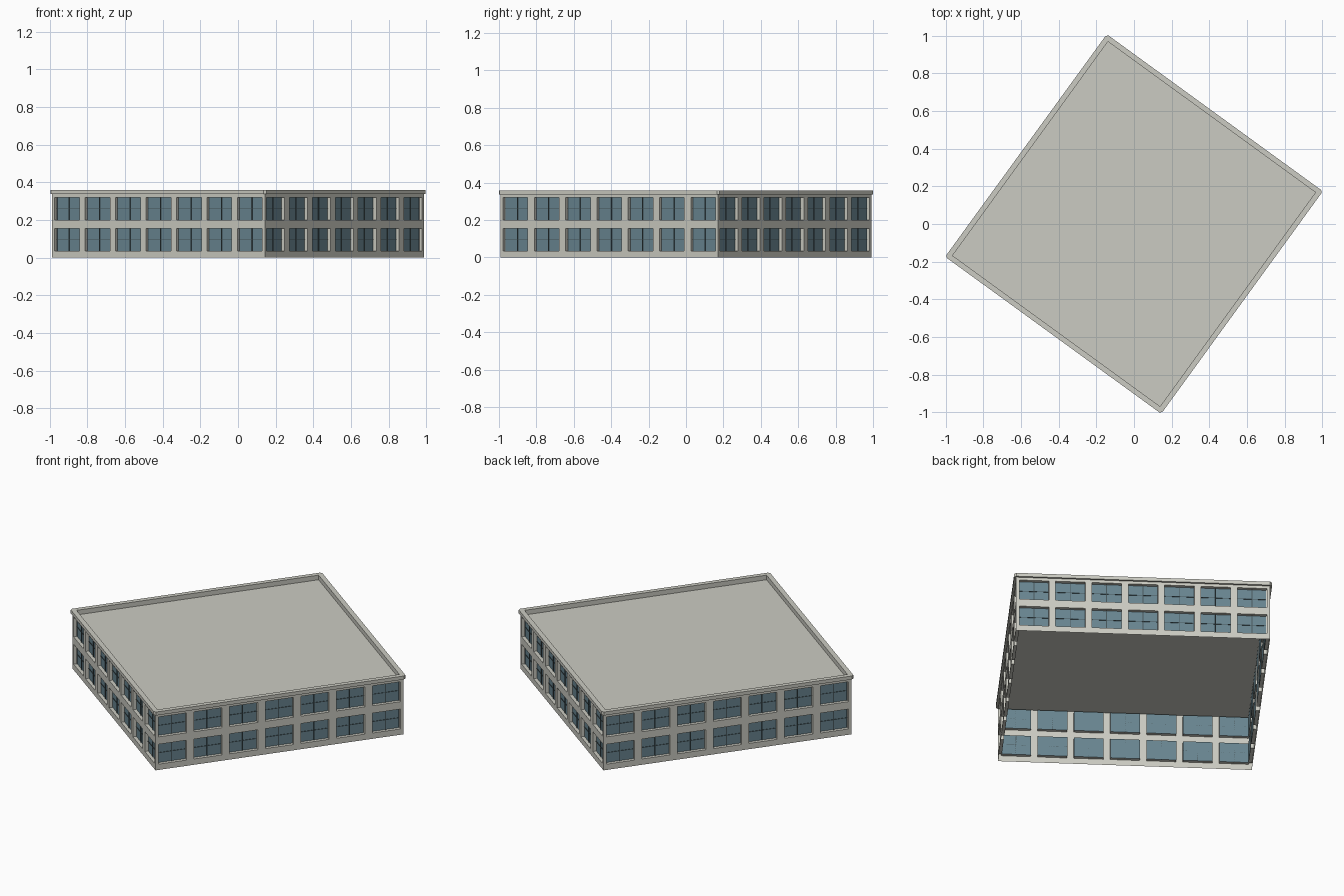
import bpy
import bmesh
from math import radians
from mathutils import Matrix, Vector

cube = bpy.data.objects.get("Cube")
if cube:
    bpy.data.objects.remove(cube, do_unlink=True)

TURN = Matrix.Rotation(radians(54), 4, 'Z')
HALF_X, HALF_Y = 0.73, 0.709        # cornice half sizes before the turn
OVERHANG, RIM, CHAMFER = 0.011, 0.028, 0.011
WALL_TOP, TOP, ROOF = 0.337, 0.358, 0.33
BAYS, WIN_W, MARGIN, DEPTH = 7, 0.163, 0.017, 0.02
FLOORS = [(0.035, 0.155), (0.2, 0.32)]


def material(name, color):
    m = bpy.data.materials.new(name)
    m.use_nodes = True
    m.diffuse_color = (*color, 1)
    m.node_tree.nodes["Principled BSDF"].inputs["Base Color"].default_value = (*color, 1)
    return m


concrete = material("pale concrete", (0.6, 0.6, 0.54))
glass = material("blue glass", (0.14, 0.235, 0.28))
bar_paint = material("dark window bar", (0.06, 0.09, 0.1))


def finish(bm, name, mats, matrix=TURN):
    bmesh.ops.remove_doubles(bm, verts=bm.verts, dist=0.0001)
    mesh = bpy.data.meshes.new(name)
    bm.to_mesh(mesh)
    bm.free()
    for m in mats:
        mesh.materials.append(m)
    obj = bpy.data.objects.new(name, mesh)
    obj.matrix_world = matrix
    bpy.context.collection.objects.link(obj)
    return obj


def quad(bm, points, mat=0):
    f = bm.faces.new([bm.verts.new(p) for p in points])
    f.material_index = mat
    return f


def wall(name, length, offset, angle):
    """Outer sheet facing -y with recessed windows, then turned into place."""
    h = length / 2
    pitch = (length - 2 * MARGIN - WIN_W) / (BAYS - 1)
    xs = [-h]
    for i in range(BAYS):
        left = -h + MARGIN + i * pitch
        xs += [left, left + WIN_W]
    xs.append(h)
    zs = [0] + [z for pair in FLOORS for z in pair] + [WALL_TOP]
    bm = bmesh.new()
    bars = bmesh.new()
    for i, (x0, x1) in enumerate(zip(xs, xs[1:])):
        for j, (z0, z1) in enumerate(zip(zs, zs[1:])):
            rect = [(x0, z0), (x1, z0), (x1, z1), (x0, z1)]
            front = [Vector((x, 0, z)) for x, z in rect]
            if not (i % 2 and j % 2):
                quad(bm, front)
                continue
            # Reveals and pane
            back = [p + Vector((0, DEPTH, 0)) for p in front]
            for k in range(4):
                n = (k + 1) % 4
                quad(bm, [front[k], front[n], back[n], back[k]])
            quad(bm, back, 1)
            # Crossing glazing bars
            cx, cz = (x0 + x1) / 2, (z0 + z1) / 2
            for size in ((0.004, 0.004, z1 - z0), (x1 - x0, 0.003, 0.002)):
                place = Matrix.Translation((cx, DEPTH - size[1] / 2, cz))
                bmesh.ops.create_cube(bars, size=1, matrix=place @ Matrix.Diagonal((*size, 1)))
    matrix = TURN @ Matrix.Rotation(radians(angle), 4, 'Z') @ Matrix.Translation((0, -offset, 0))
    finish(bm, name, [concrete, glass], matrix)
    finish(bars, name + "_window_bars", [bar_paint], matrix)


wx, wy = HALF_X - OVERHANG, HALF_Y - OVERHANG
wall("front_left_wall", 2 * wx, wy, 0)
wall("right_wall", 2 * wy, wx, 90)
wall("back_wall", 2 * wx, wy, 180)
wall("left_wall", 2 * wy, wx, 270)


def outline(inset, cut, z):
    """Rectangle with clipped corners, as eight points."""
    x, y = HALF_X - inset, HALF_Y - inset
    pts = []
    for sx, sy in ((1, 1), (-1, 1), (-1, -1), (1, -1)):
        pair = [(sx * x, sy * (y - cut), z), (sx * (x - cut), sy * y, z)]
        pts += pair if sx == sy else pair[::-1]
    return pts


# Cornice and parapet swept around the roof edge
bm = bmesh.new()
rings = [outline(OVERHANG, 0.0005, WALL_TOP), outline(0, CHAMFER, WALL_TOP),
         outline(0, CHAMFER, TOP), outline(RIM, 0.0005, TOP), outline(RIM, 0.0005, ROOF)]
for low, high in zip(rings, rings[1:]):
    for k in range(8):
        n = (k + 1) % 8
        quad(bm, [low[k], low[n], high[n], high[k]])
finish(bm, "parapet", [concrete])

# Flat roof
bm = bmesh.new()
quad(bm, [(-wx, -wy, ROOF), (wx, -wy, ROOF), (wx, wy, ROOF), (-wx, wy, ROOF)])
finish(bm, "roof", [concrete])
